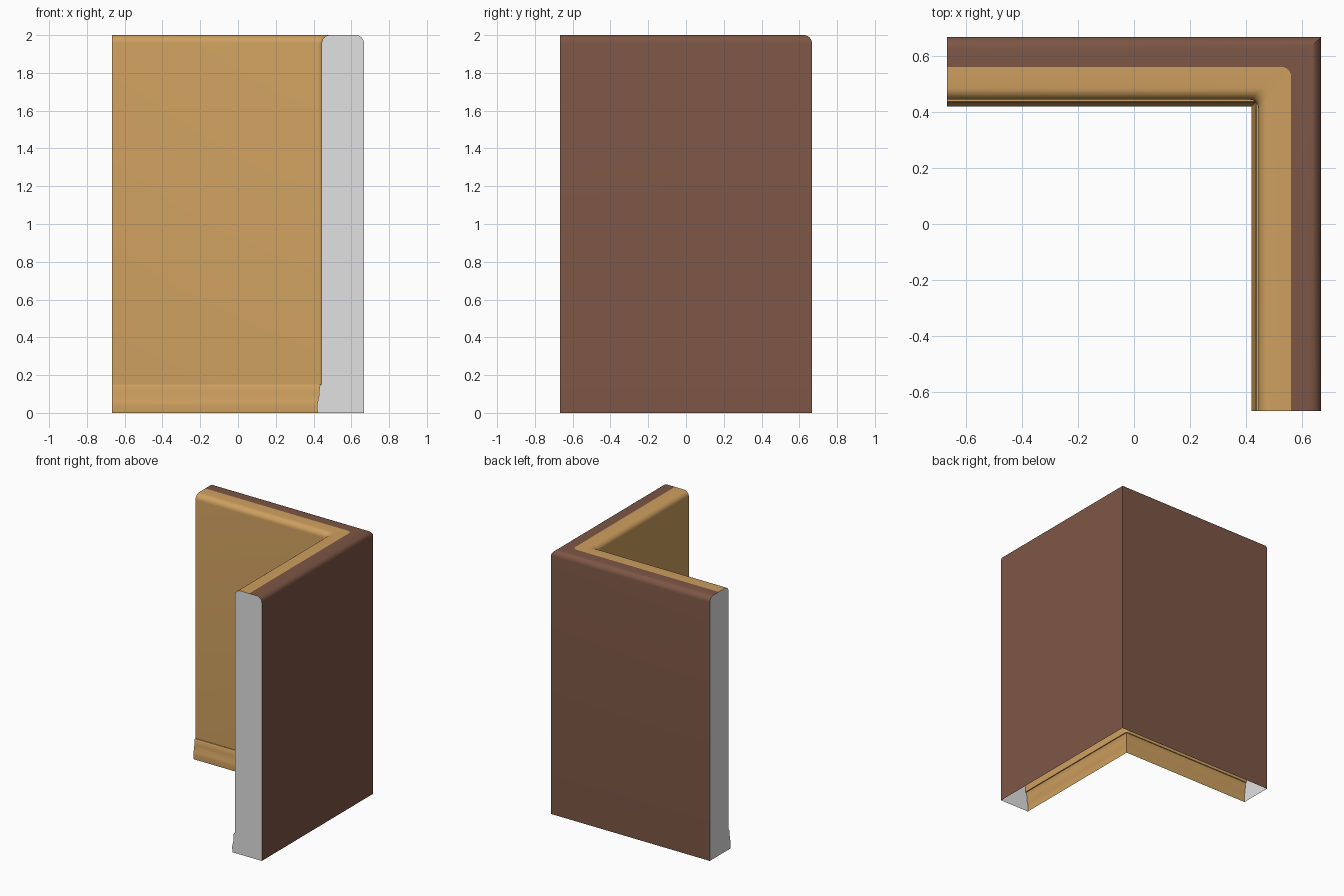
import bpy, bmesh, math

if "Cube" in bpy.data.objects:
    bpy.data.objects.remove(bpy.data.objects["Cube"])

H = 0.667      # half extent
TOP = 2.0
STEPS = 6      # segments in the corner rounding


def material(name, rgb):
    m = bpy.data.materials.new(name)
    m.diffuse_color = (*rgb, 1)
    m.use_nodes = True
    m.node_tree.nodes["Principled BSDF"].inputs["Base Color"].default_value = m.diffuse_color
    return m


def arc(cx, cz, r, a0, a1, n=6):
    return [(cx + r * math.cos(math.radians(a0 + (a1 - a0) * i / n)),
             cz + r * math.sin(math.radians(a0 + (a1 - a0) * i / n))) for i in range(n + 1)]


# Profile as (offset, height, corner radius, colour of the strip that follows)
TAN, BROWN, GREY = 0, 1, 2
profile = [(o, z, 0.0, TAN) for o, z in                       # skirting
           [(0.420, 0), (0.418, 0.04), (0.421, 0.06), (0.427, 0.08),
            (0.429, 0.11), (0.431, 0.14), (0.436, 0.15)]]
profile += [(0.443, 0.15, 0.02, TAN)]                         # inner wall foot
profile += [(o, z, 0.03, TAN) for o, z in arc(0.485, TOP - 0.042, 0.042, 180, 90)]
profile += [(0.56, TOP, 0.035, BROWN)]                        # colour change on the top
profile += [(o, z, 0.0, BROWN) for o, z in arc(H - 0.043, TOP - 0.043, 0.043, 90, 0)]
profile += [(H, 0, 0.0, BROWN)]                               # outer face


def path(o, z, r):
    """L-shaped line at one offset, with a rounded corner."""
    pts = [(-H, o, z)]
    for i in range(STEPS + 1):
        a = math.pi / 2 * (1 - i / STEPS)
        pts.append((o - r + r * math.cos(a), o - r + r * math.sin(a), z))
    return pts + [(o, -H, z)]


# Sweep the profile round the corner; the underside stays open
bm = bmesh.new()
rows = [[bm.verts.new(p) for p in path(o, z, r)] for o, z, r, _ in profile]
for k in range(len(rows) - 1):
    a, b = rows[k], rows[k + 1]
    for i in range(len(a) - 1):
        f = bm.faces.new((a[i], a[i + 1], b[i + 1], b[i]))
        f.material_index = profile[k][3]

# Cut ends
for end in (0, -1):
    f = bm.faces.new([row[end] for row in rows])
    f.material_index = GREY

bmesh.ops.remove_doubles(bm, verts=bm.verts, dist=1e-5)
bmesh.ops.recalc_face_normals(bm, faces=bm.faces)
# Make sure the outer face points outwards
if any(f.material_index == BROWN and f.normal.x < -0.9 for f in bm.faces):
    bmesh.ops.reverse_faces(bm, faces=bm.faces)

mesh = bpy.data.meshes.new("wall_corner")
bm.to_mesh(mesh)
bm.free()
mesh.materials.append(material("tan plaster", (0.62, 0.35, 0.115)))
mesh.materials.append(material("brown outer", (0.205, 0.094, 0.06)))
mesh.materials.append(material("grey cut end", (0.75, 0.75, 0.75)))
wall = bpy.data.objects.new("wall_corner", mesh)
bpy.context.collection.objects.link(wall)
bpy.context.view_layer.objects.active = wall
wall.select_set(True)
bpy.ops.object.shade_smooth_by_angle(angle=math.radians(30))
